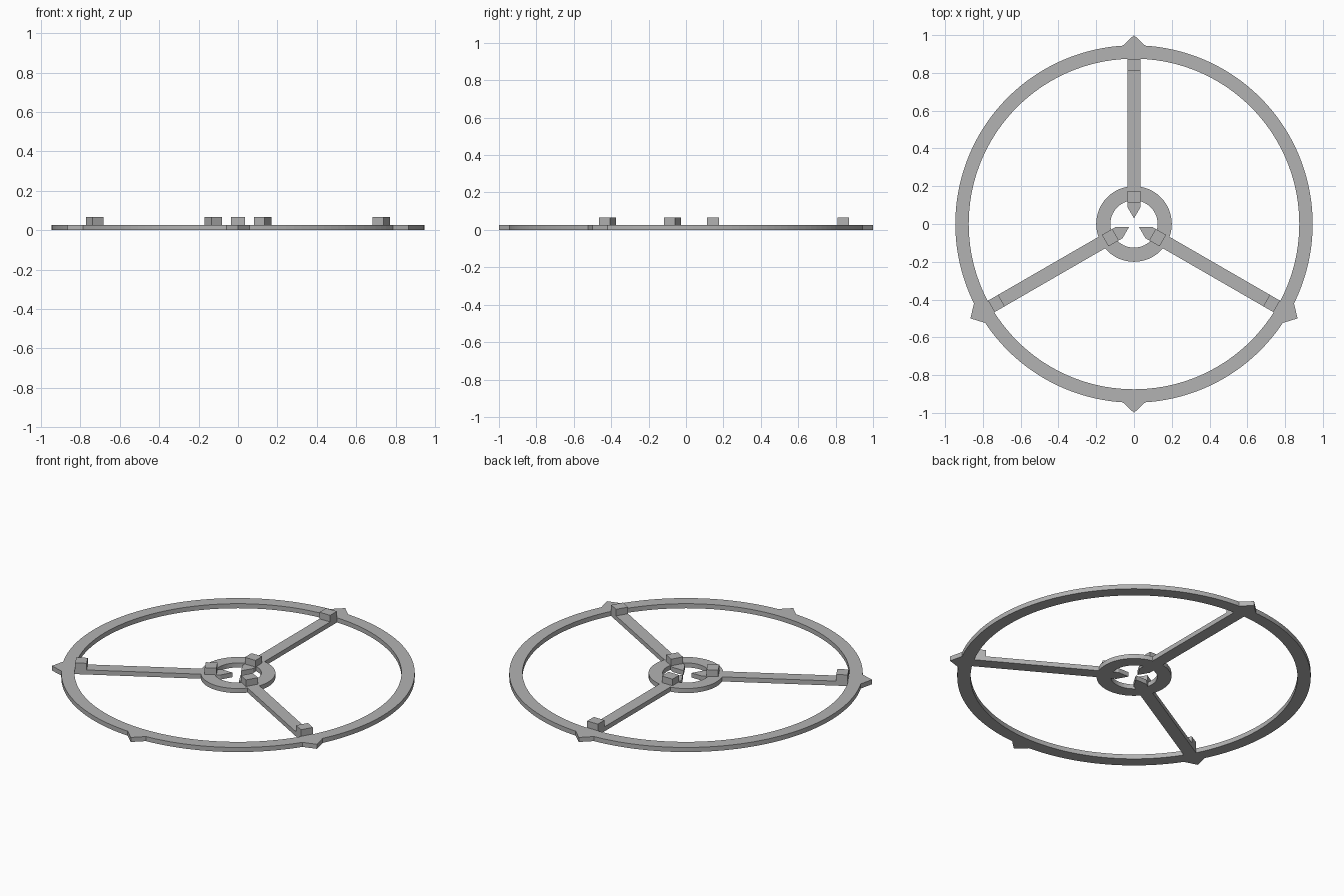
import bpy, bmesh, math
from mathutils import Matrix

cube = bpy.data.objects.get("Cube")
if cube:
    bpy.data.objects.remove(cube, do_unlink=True)

THICK = 0.027      # plate thickness
BLOCK_TOP = 0.066  # top of the raised blocks
HALF = 0.035       # half width of a spoke

grey = bpy.data.materials.new("plain_grey")
grey.use_nodes = True
colour = (0.45, 0.45, 0.45, 1)
grey.diffuse_color = colour
grey.node_tree.nodes["Principled BSDF"].inputs["Base Color"].default_value = colour


def make_object(name, bm):
    bmesh.ops.recalc_face_normals(bm, faces=bm.faces)
    mesh = bpy.data.meshes.new(name)
    bm.to_mesh(mesh)
    bm.free()
    mesh.materials.append(grey)
    obj = bpy.data.objects.new(name, mesh)
    bpy.context.collection.objects.link(obj)
    return obj


def prism(name, outline, z0, z1, angle=0):
    """Extrude a flat outline (x = radial, y = sideways), turned about z."""
    bm = bmesh.new()
    face = bm.faces.new([bm.verts.new((x, y, z0)) for x, y in outline])
    up = bmesh.ops.extrude_face_region(bm, geom=[face])["geom"]
    bmesh.ops.translate(bm, vec=(0, 0, z1 - z0),
                        verts=[v for v in up if isinstance(v, bmesh.types.BMVert)])
    bm.transform(Matrix.Rotation(math.radians(angle), 4, "Z"))
    return make_object(name, bm)


def ring(name, inner, outer, segments=144):
    """Flat annulus with a rectangular section."""
    bm = bmesh.new()
    section = [(inner, 0), (outer, 0), (outer, THICK), (inner, THICK)]
    loops = []
    for i in range(segments):
        a = math.tau * i / segments
        loops.append([bm.verts.new((r * math.cos(a), r * math.sin(a), z))
                      for r, z in section])
    for i in range(segments):
        p, q = loops[i], loops[(i + 1) % segments]
        for j in range(4):
            k = (j + 1) % 4
            bm.faces.new((p[j], q[j], q[k], p[k]))
    return make_object(name, bm)


def merge(base, part):
    """Fuse a part into the base and remove the leftover."""
    mod = base.modifiers.new("union", "BOOLEAN")
    mod.operation = "UNION"
    mod.solver = "EXACT"
    mod.object = part
    bpy.context.view_layer.objects.active = base
    bpy.ops.object.modifier_apply(modifier=mod.name)
    bpy.data.objects.remove(part, do_unlink=True)


# Rim and hub
frame = ring("wheel_frame", 0.875, 0.946)
merge(frame, ring("hub", 0.125, 0.2, 96))

# Spokes with pointed inner tips
spoke = [(0.03, 0), (0.09, -HALF), (0.9, -HALF), (0.9, HALF), (0.09, HALF)]
for angle in (90, 210, 330):
    merge(frame, prism("spoke", spoke, 0, THICK, angle))

# Pointers on the outside of the rim
pointer = [(0.92, -0.085), (1.0, 0), (0.92, 0.085)]
for angle in (90, 210, 270, 330):
    merge(frame, prism("pointer", pointer, 0, THICK, angle))

# Raised blocks at both ends of each spoke
for side, angle in (("back", 90), ("right", 210), ("left", 330)):
    for place, r0, r1 in (("inner", 0.113, 0.176), ("outer", 0.81, 0.872)):
        block = [(r0, -HALF), (r1, -HALF), (r1, HALF), (r0, HALF)]
        prism(f"{side}_{place}_block", block, THICK - 0.005, BLOCK_TOP, angle)
